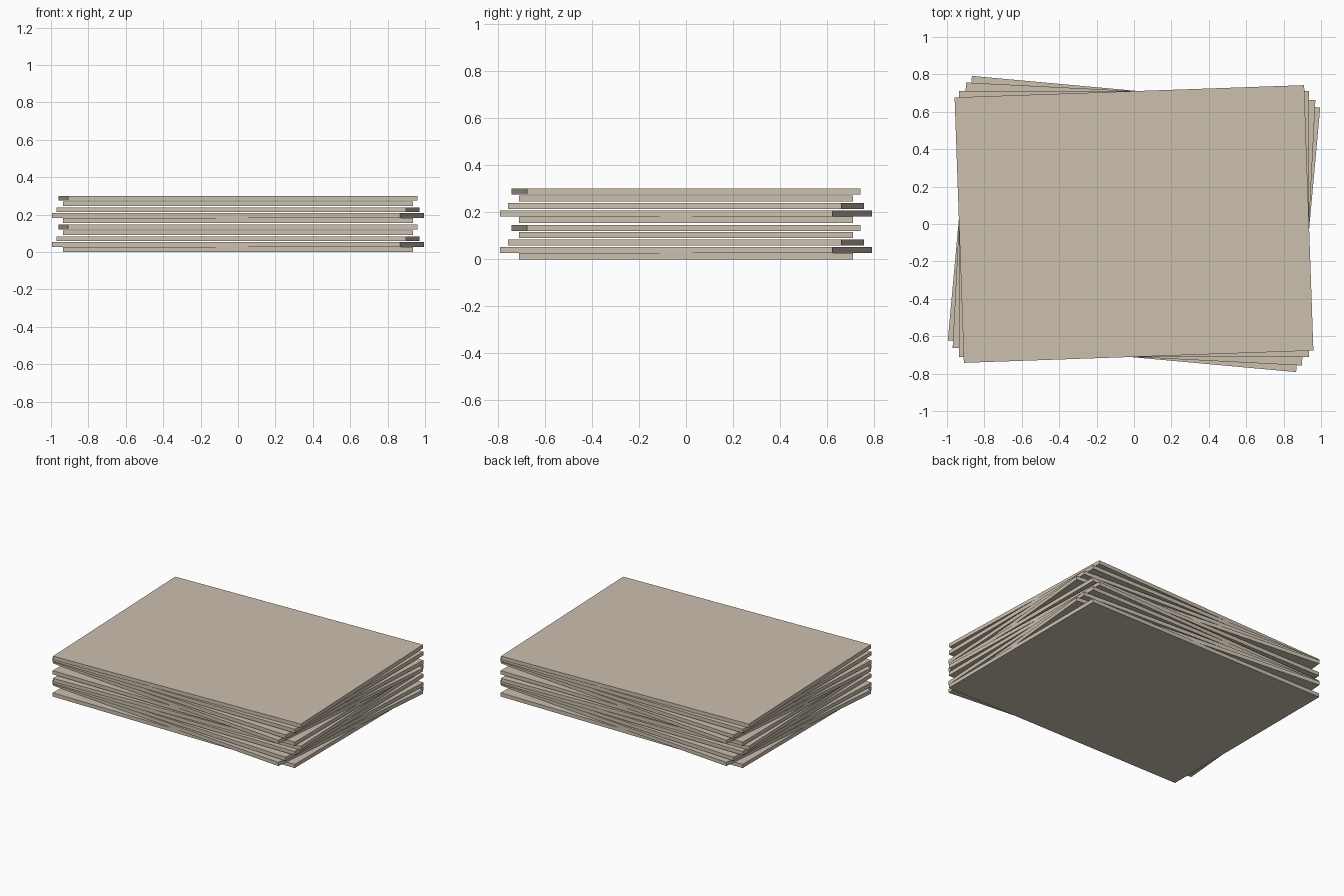
import bpy, math

if "Cube" in bpy.data.objects:
    bpy.data.objects.remove(bpy.data.objects["Cube"])

mat = bpy.data.materials.new("warm beige board")
mat.diffuse_color = (0.60, 0.53, 0.43, 1)
mat.use_nodes = True
mat.node_tree.nodes["Principled BSDF"].inputs["Base Color"].default_value = mat.diffuse_color

# one flat rectangular board, turned about the stack's centre
def board(name, z, angle):
    bpy.ops.mesh.primitive_cube_add(size=1, location=(0, 0, z + THICK / 2),
                                    rotation=(0, 0, math.radians(angle)))
    ob = bpy.context.object
    ob.name = name
    ob.scale = (1.87, 1.42, THICK)
    ob.data.materials.append(mat)

THICK = 0.026
# (bottom height, turn) for a bundle of five boards; two bundles are stacked
LAYERS = [(0.0, 0), (0.027, -5.2), (0.058, -2.9), (0.09, 0), (0.12, 2)]
for bundle in range(2):
    for i, (z, angle) in enumerate(LAYERS):
        board(f"board_{bundle * 5 + i + 1}", z + bundle * 0.155, angle)
